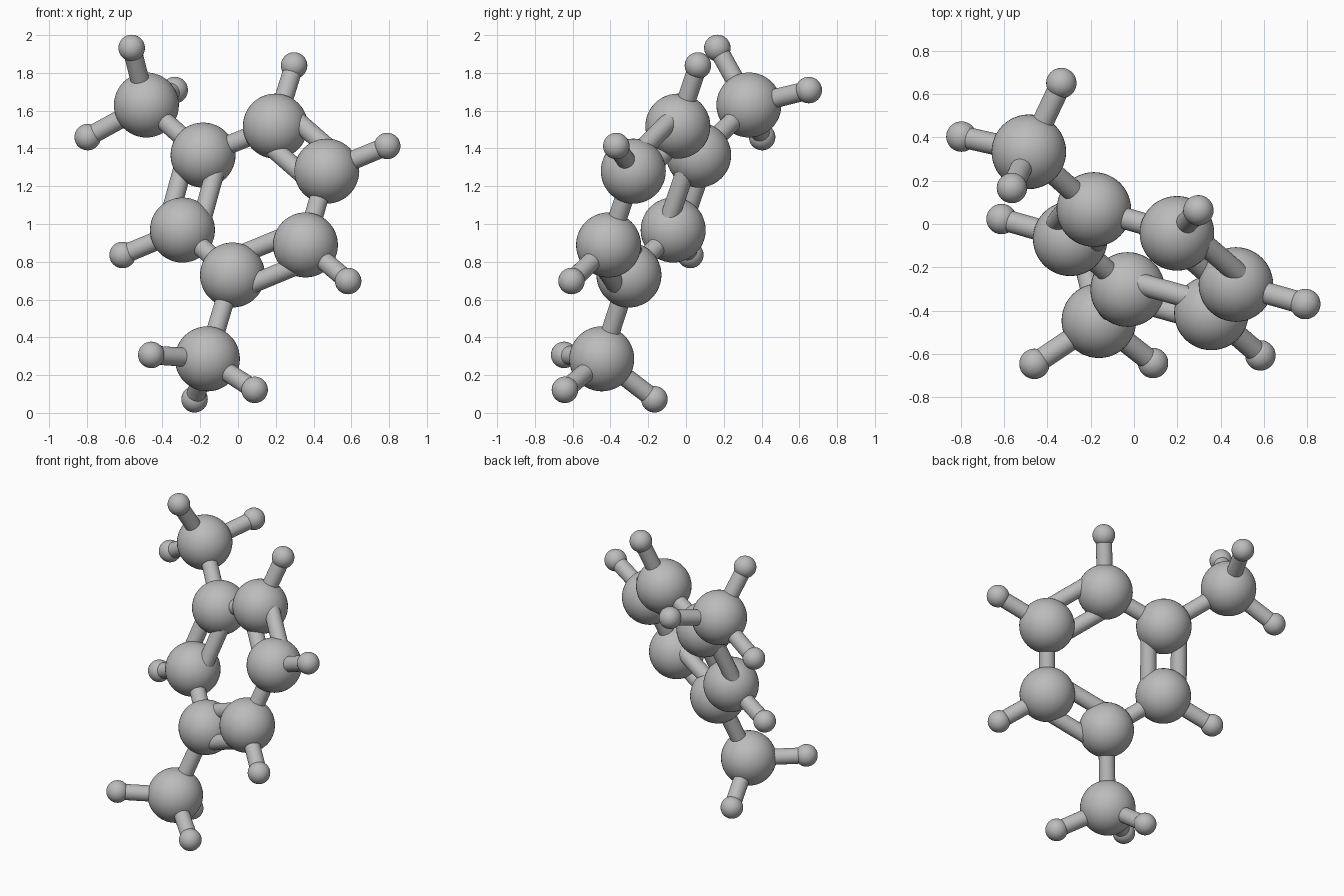
import bpy
import math
from mathutils import Vector

cube = bpy.data.objects.get("Cube")
if cube:
    bpy.data.objects.remove(cube, do_unlink=True)

LARGE_R, SMALL_R, ROD_R, PAIR_OFFSET = 0.172, 0.07, 0.05, 0.097

grey = bpy.data.materials.new("mid grey")
grey.use_nodes = True
colour = (0.5, 0.5, 0.5, 1)
grey.diffuse_color = colour
grey.node_tree.nodes["Principled BSDF"].inputs["Base Color"].default_value = colour


def finish(name):
    ob = bpy.context.object
    ob.name = name
    ob.data.materials.append(grey)
    bpy.ops.object.shade_smooth_by_angle(angle=math.radians(40))


def ball(name, centre, radius):
    bpy.ops.mesh.primitive_uv_sphere_add(segments=48, ring_count=24, radius=radius, location=centre)
    finish(name)


def rod(name, a, b):
    axis = b - a
    bpy.ops.mesh.primitive_cylinder_add(vertices=32, radius=ROD_R, depth=axis.length,
                                        location=(a + b) / 2,
                                        rotation=axis.to_track_quat('Z', 'Y').to_euler())
    finish(name)


# Six-ball ring, listed in order around the loop
ring = [Vector(p) for p in (
    (-0.185, 0.067, 1.365), (0.198, -0.043, 1.518), (0.47, -0.279, 1.28),
    (0.357, -0.41, 0.889), (-0.029, -0.302, 0.73), (-0.294, -0.068, 0.968))]
middle = sum(ring, Vector()) / len(ring)

# Branch balls outside the ring
upper_branch = Vector((-0.485, 0.333, 1.63))
lower_branch = Vector((-0.162, -0.446, 0.286))

for i, p in enumerate(ring):
    ball(f"ring_ball_{i + 1}", p, LARGE_R)
    q = ring[(i + 1) % len(ring)]
    if i % 2:
        # Paired rods lie side by side in the plane of the ring
        axis = (q - p).normalized()
        out = (p + q) / 2 - middle
        out = (out - axis * out.dot(axis)).normalized() * PAIR_OFFSET
        rod(f"ring_rod_{i + 1}_outer", p + out, q + out)
        rod(f"ring_rod_{i + 1}_inner", p - out, q - out)
    else:
        rod(f"ring_rod_{i + 1}", p, q)

for name, p, anchor in (("upper", upper_branch, ring[0]), ("lower", lower_branch, ring[4])):
    ball(f"{name}_branch_ball", p, LARGE_R)
    rod(f"{name}_branch_rod", anchor, p)

# Small end balls, each tied by one rod to its large ball
ends = (
    (upper_branch, (-0.563, 0.166, 1.932)),
    (upper_branch, (-0.796, 0.403, 1.46)),
    (upper_branch, (-0.335, 0.65, 1.709)),
    (ring[1], (0.297, 0.063, 1.839)),
    (ring[2], (0.79, -0.369, 1.413)),
    (ring[3], (0.583, -0.606, 0.698)),
    (ring[5], (-0.611, 0.023, 0.836)),
    (lower_branch, (-0.459, -0.645, 0.307)),
    (lower_branch, (0.088, -0.641, 0.122)),
    (lower_branch, (-0.23, -0.167, 0.072)),
)
for i, (anchor, p) in enumerate(ends):
    ball(f"end_ball_{i + 1}", p, SMALL_R)
    rod(f"end_rod_{i + 1}", anchor, Vector(p))
